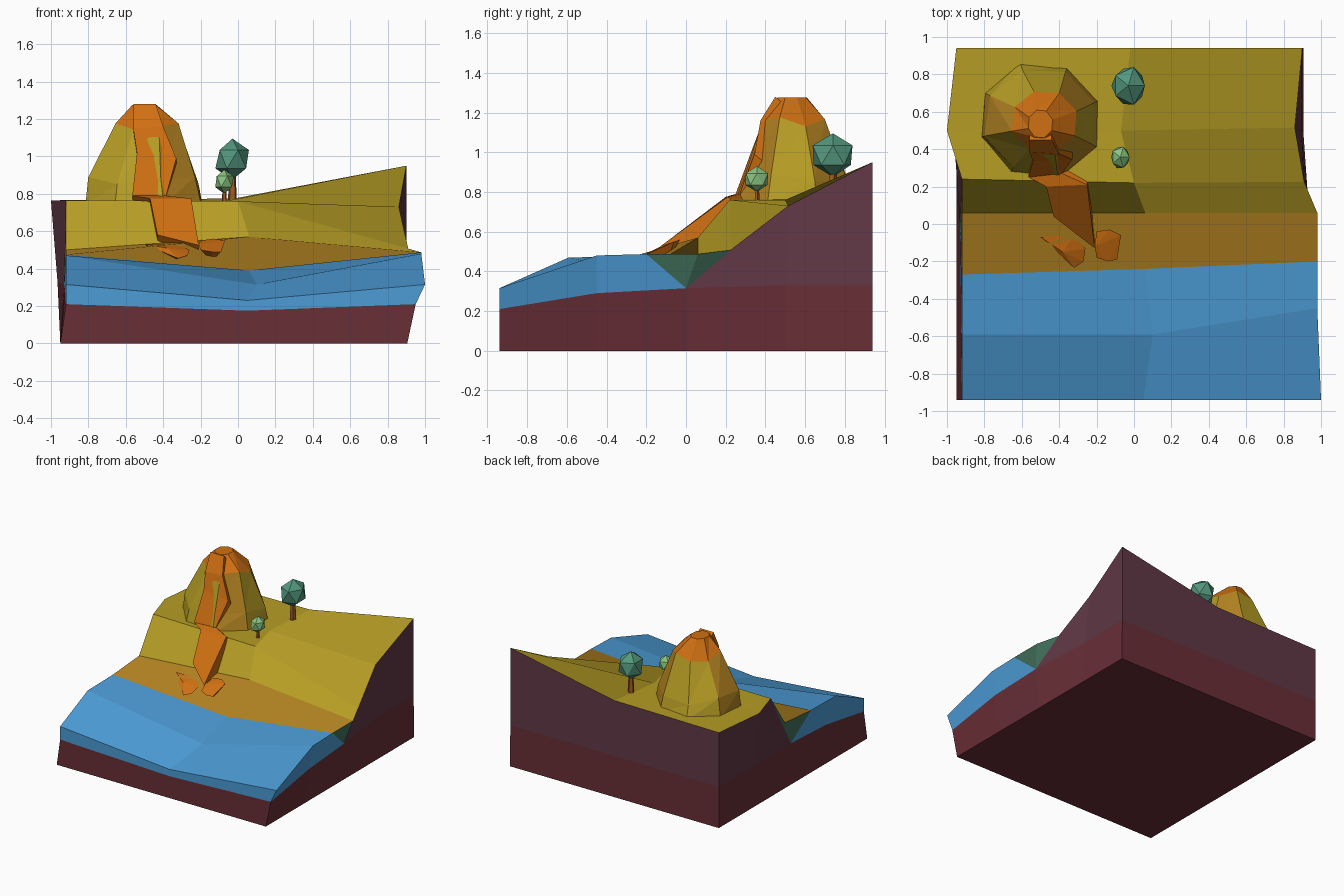
import bpy, bmesh, math, random
from mathutils import Vector

if "Cube" in bpy.data.objects:
    bpy.data.objects.remove(bpy.data.objects["Cube"])

random.seed(4)


def material(name, r, g, b):
    lin = [((c / 255 + 0.055) / 1.055) ** 2.4 for c in (r, g, b)]
    m = bpy.data.materials.new(name)
    m.diffuse_color = (*lin, 1)
    m.use_nodes = True
    m.node_tree.nodes["Principled BSDF"].inputs["Base Color"].default_value = m.diffuse_color
    return m


WATER = material("water blue", 76, 156, 214)
SAND = material("sand", 180, 132, 34)
GRASS = material("olive grass", 182, 157, 36)
DEEP = material("deep maroon rock", 104, 46, 54)
EARTH = material("purple earth", 96, 56, 70)
SHORE = material("wet shore green", 66, 112, 92)
LAVA = material("lava orange", 208, 112, 18)
LEAF = material("teal leaves", 84, 152, 126)
BUSH = material("light green leaves", 138, 196, 128)
BARK = material("bark", 160, 92, 32)


def finish(bm, name, mats):
    bmesh.ops.recalc_face_normals(bm, faces=bm.faces)
    me = bpy.data.meshes.new(name)
    bm.to_mesh(me)
    bm.free()
    for m in mats:
        me.materials.append(m)
    ob = bpy.data.objects.new(name, me)
    bpy.context.collection.objects.link(ob)
    return ob


# Terrain block: three surface lines running front to back
left = [(-.92, -.94, .315), (-.92, -.59, .47), (-.92, -.27, .475), (-.92, .06, .50),
        (-.92, .24, .765), (-1.0, .5, .765), (-.95, .94, .765)]
mid = [(.05, -.94, .23), (.10, -.59, .315), (.06, -.24, .39), (.06, .06, .57),
       (0, .22, .76), (-.07, .5, .76), (-.02, .94, .775)]
right = [(1.0, -.94, .315), (.98, -.45, .48), (.98, -.2, .487), (.98, .06, .487),
         (.91, .225, .507), (.86, .515, .73), (.9, .94, .95)]
# y and z of the buried line that parts the water and soil from the deep rock
seam = [(-.94, .21), (-.45, .29), (0, .315), (0, .315), (0, .315), (.5, .33), (.94, .33)]
seam_xl = [-.92, -.925, -.93, -.93, -.93, -.965, -.95]
seam_xr = [.95, .95, .94, .94, .94, .895, .9]

bm = bmesh.new()


def strip(a, b, colours):
    """Bridge two lines of points with one colour per step."""
    for i, c in enumerate(colours):
        pts = []
        for p in (a[i], a[i + 1], b[i + 1], b[i]):
            if p not in pts:
                pts.append(p)
        if len(pts) > 2:
            bm.faces.new([bm.verts.new(p) for p in pts]).material_index = c


top = [0, 0, 1, 2, 2, 2]
side = [0, 0, 5, 5, 4, 4]
seam_l = [(x, y, z) for x, (y, z) in zip(seam_xl, seam)]
seam_r = [(x, y, z) for x, (y, z) in zip(seam_xr, seam)]
base_l = [(-.95, y, 0) for y, z in seam]
base_r = [(.905, y, 0) for y, z in seam]
strip(left, mid, top)
strip(mid, right, top)
strip(left, seam_l, side)
strip(right, seam_r, side)
strip(seam_l, base_l, [3] * 6)
strip(seam_r, base_r, [3] * 6)
strip(base_l, base_r, [3] * 6)
# front and back walls
for k, c, zm in ((0, 0, .175), (-1, 4, .33)):
    y = mid[k][1]
    upper = [left[k], mid[k], right[k]]
    middle = [seam_l[k], (mid[k][0], y, zm), seam_r[k]]
    lower = [base_l[k], (mid[k][0], y, 0), base_r[k]]
    strip(upper, middle, [c] * 2)
    strip(middle, lower, [3] * 2)
bmesh.ops.remove_doubles(bm, verts=bm.verts, dist=.001)
finish(bm, "terrain", [WATER, SAND, GRASS, DEEP, EARTH, SHORE])

# Volcano: stacked eight-sided rings (centre x, centre y, z, radius x, radius y)
bm = bmesh.new()
rings = []
for cx, cy, z, rx, ry in ((-.505, .56, .74, .335, .32), (-.505, .56, .87, .30, .28),
                          (-.48, .55, 1.155, .175, .165), (-.5, .535, 1.275, .068, .078)):
    ring = []
    for i in range(8):
        a = (i + .4) * math.tau / 8
        k = random.uniform(.97, 1.05) if z < 1.2 else 1
        dz = random.uniform(-.03, .03) if .8 < z < 1.2 else 0
        ring.append(bm.verts.new((cx + rx * k * math.cos(a), cy + ry * k * math.sin(a), z + dz)))
    rings.append(ring)
for lvl in range(3):
    a, b = rings[lvl], rings[lvl + 1]
    for i in range(8):
        j = (i + 1) % 8
        for tri in ((a[i], a[j], b[j]), (a[i], b[j], b[i])):
            f = bm.faces.new(tri)
            f.material_index = 2 if lvl == 2 else int(lvl < 2 and i % 3 == 0)
bm.faces.new(rings[3]).material_index = 2
bm.faces.new(rings[0][::-1])
finish(bm, "volcano", [GRASS, SAND, LAVA])

# Lava stream: thick ribbon given by its left and right edges
edge_l = [(-.56, .45, 1.28), (-.56, .385, 1.15), (-.54, .335, 1.02), (-.565, .25, .79),
          (-.47, .20, .775), (-.43, .04, .58)]
edge_r = [(-.44, .45, 1.28), (-.40, .375, 1.16), (-.33, .345, .99), (-.385, .27, .79),
          (-.25, .21, .775), (-.21, -.13, .525)]
bm = bmesh.new()
sink = Vector((0, .07, -.06))
rows = []
for l, r in zip(edge_l, edge_r):
    l, r = Vector(l), Vector(r)
    rows.append([bm.verts.new(p) for p in (l, r, r + sink, l + sink)])
for a, b in zip(rows, rows[1:]):
    for i in range(4):
        j = (i + 1) % 4
        bm.faces.new((a[i], a[j], b[j], b[i]))
bm.faces.new(rows[0])
bm.faces.new(rows[-1])
finish(bm, "lava_stream", [LAVA])


# Lava boulders on the beach
def boulder(name, pts):
    b = bmesh.new()
    for p in pts:
        b.verts.new(p)
    bmesh.ops.convex_hull(b, input=b.verts)
    finish(b, name, [LAVA])


boulder("boulder_left", [(-.5, -.07, .53), (-.32, -.06, .53), (-.26, -.13, .50), (-.27, -.2, .47),
                         (-.32, -.235, .455), (-.38, -.15, .51), (-.36, -.1, .44)])
boulder("boulder_right", [(-.2, -.04, .55), (-.13, -.03, .56), (-.07, -.06, .55), (-.09, -.19, .49),
                          (-.14, -.2, .49), (-.2, -.18, .50), (-.21, -.12, .53), (-.14, -.1, .44)])


# Trees: tapered trunk and low-poly crown
def tree(name, x, y, ground, crown_z, rx, rz, leaf):
    b = bmesh.new()
    h = crown_z - ground
    bmesh.ops.create_cone(b, cap_ends=True, segments=5, radius1=rx * .26, radius2=rx * .16, depth=h)
    bmesh.ops.translate(b, verts=b.verts, vec=(x, y, ground + h / 2))
    finish(b, name + "_trunk", [BARK])
    b = bmesh.new()
    bmesh.ops.create_icosphere(b, subdivisions=1, radius=1)
    for v in b.verts:
        k = random.uniform(.95, 1.15)
        v.co = Vector((x + v.co.x * rx * k, y + v.co.y * rx * 1.1 * k, crown_z + v.co.z * rz))
    finish(b, name + "_crown", [leaf])


tree("tree", -.03, .74, .74, .985, .098, .11, LEAF)
tree("sapling", -.073, .357, .74, .865, .055, .065, BUSH)
